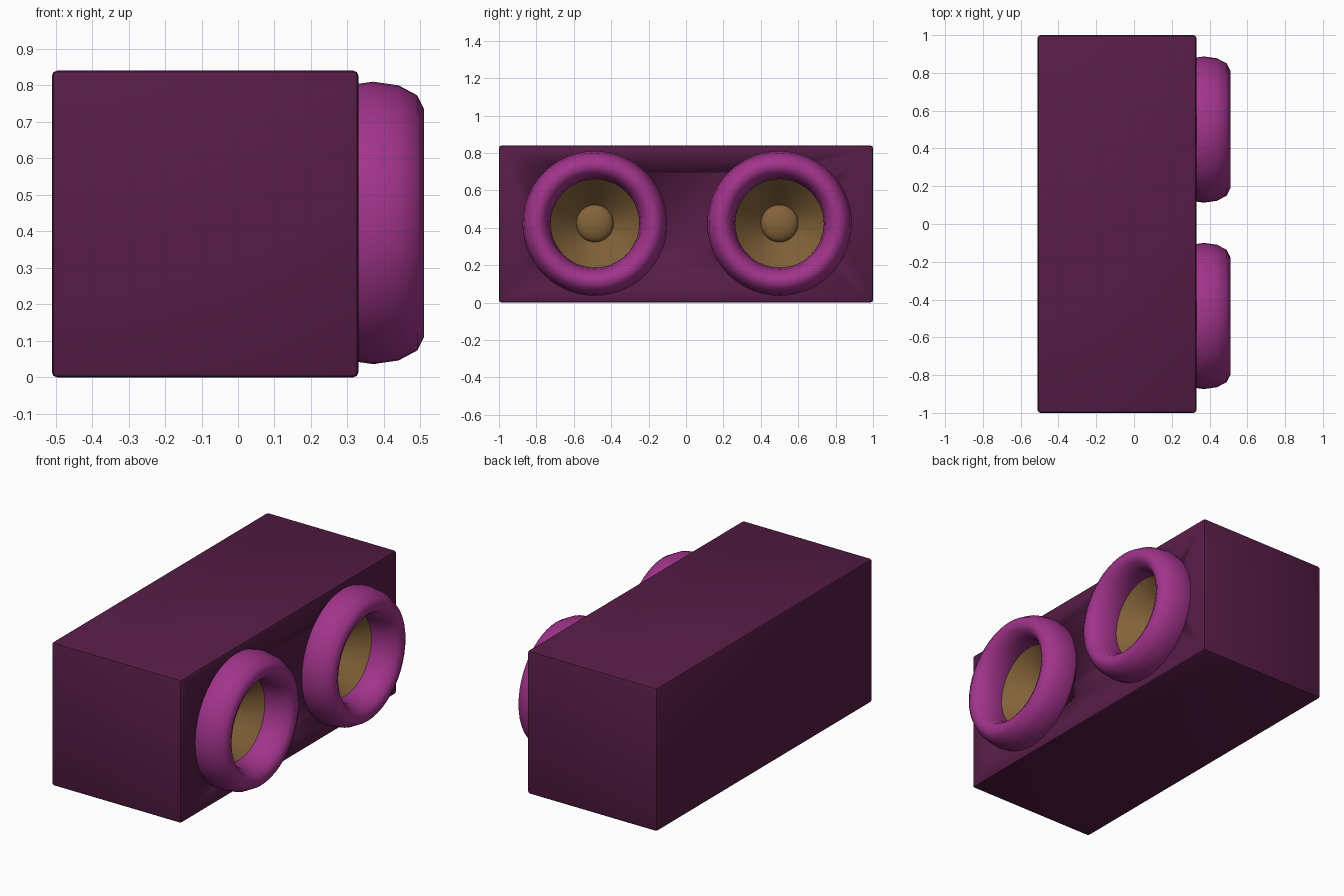
import bpy, bmesh, math
from mathutils import Matrix

if "Cube" in bpy.data.objects:
    bpy.data.objects.remove(bpy.data.objects["Cube"])

CZ = 0.423
CENTRES = {"left": -0.487, "right": 0.50}


def material(name, rgb):
    m = bpy.data.materials.new(name)
    m.diffuse_color = (*rgb, 1)
    m.use_nodes = True
    m.node_tree.nodes["Principled BSDF"].inputs["Base Color"].default_value = m.diffuse_color
    return m


PLUM = material("plum", (0.095, 0.012, 0.063))
MAGENTA = material("magenta", (0.36, 0.034, 0.26))
BROWN = material("brown", (0.23, 0.125, 0.042))


def make(name, bm, mat, angle):
    bmesh.ops.recalc_face_normals(bm, faces=bm.faces)
    me = bpy.data.meshes.new(name)
    bm.to_mesh(me)
    bm.free()
    ob = bpy.data.objects.new(name, me)
    bpy.context.collection.objects.link(ob)
    me.materials.append(mat)
    activate(ob)
    bpy.ops.object.shade_smooth_by_angle(angle=math.radians(angle))
    return ob


def activate(ob):
    bpy.ops.object.select_all(action='DESELECT')
    ob.select_set(True)
    bpy.context.view_layer.objects.active = ob


def lathe(profile, y, closed=False, steps=48):
    """Spin (x, radius) points around the x axis at height CZ."""
    bm = bmesh.new()
    vs = [bm.verts.new((x, y, CZ + r)) for x, r in profile]
    pairs = list(zip(vs, vs[1:]))
    if closed:
        pairs.append((vs[-1], vs[0]))
    es = [bm.edges.new(p) for p in pairs]
    bmesh.ops.spin(bm, geom=vs + es, cent=(0, y, CZ), axis=(1, 0, 0),
                   angle=math.tau, steps=steps)
    bmesh.ops.remove_doubles(bm, verts=bm.verts, dist=1e-4)
    return bm


# cabinet
bm = bmesh.new()
bmesh.ops.create_cube(bm, size=1, matrix=Matrix.Translation((-0.09, 0, 0.42))
                      @ Matrix.Diagonal((0.84, 2.0, 0.84, 1)))
bmesh.ops.bevel(bm, geom=bm.edges[:], offset=0.014, segments=2,
                profile=0.5, affect='EDGES')
cabinet = make("cabinet", bm, PLUM, 40)

# round openings cut in the cabinet front
for side, y in CENTRES.items():
    cutter = make("opening_cutter", lathe(
        [(0.10, 0), (0.10, 0.29), (0.60, 0.29), (0.60, 0)], y), PLUM, 30)
    cutter.hide_render = True
    mod = cabinet.modifiers.new("opening", 'BOOLEAN')
    mod.operation = 'DIFFERENCE'
    mod.solver = 'EXACT'
    mod.object = cutter
    activate(cabinet)
    bpy.ops.object.modifier_apply(modifier=mod.name)
    bpy.data.objects.remove(cutter)

for side, y in CENTRES.items():
    # rounded surround ring
    ring = [(0.37 + 0.14 * math.sin(i * math.tau / 12),
             0.312 + 0.075 * math.cos(i * math.tau / 12)) for i in range(12)]
    make(side + "_ring", lathe(ring, y, closed=True), MAGENTA, 80)
    # driver cone with a domed centre cap
    cap = [(0.18 + 0.045 * math.cos(a), 0.10 * math.sin(a))
           for a in (i * math.pi / 12 for i in range(7))]
    make(side + "_cone", lathe([(0.37, 0.26), (0.18, 0.10)], y), BROWN, 30)
    make(side + "_cap", lathe(cap, y), BROWN, 60)
